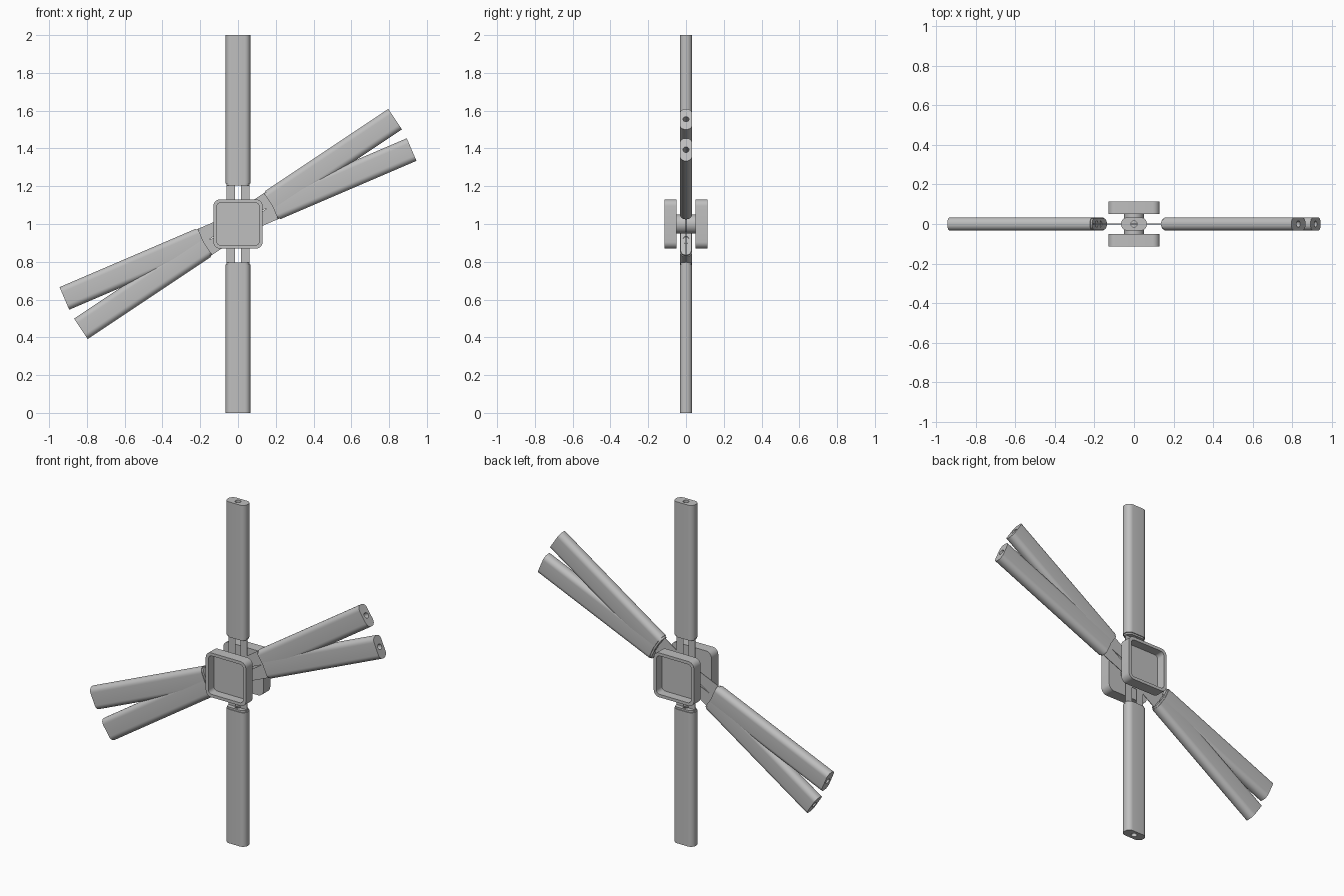
import bpy, bmesh, math
from mathutils import Matrix

cube = bpy.data.objects.get("Cube")
if cube:
    bpy.data.objects.remove(cube, do_unlink=True)

grey = bpy.data.materials.new("plain_grey")
grey.use_nodes = True
colour = (0.52, 0.52, 0.52, 1)
grey.diffuse_color = colour
grey.node_tree.nodes["Principled BSDF"].inputs["Base Color"].default_value = colour

CENTRE = Matrix.Translation((0, 0, 1))
FACING = Matrix.Rotation(math.pi / 2, 4, 'X')


def rounded_rect(w, h, r, steps=8):
    """Outline of a rectangle with rounded corners."""
    pts = []
    for i, (sx, sy) in enumerate([(1, 1), (-1, 1), (-1, -1), (1, -1)]):
        for k in range(steps + 1):
            a = (i + k / steps) * math.pi / 2
            pts.append((sx * (w / 2 - r) + r * math.cos(a),
                        sy * (h / 2 - r) + r * math.sin(a)))
    return pts


def circle(r, n=24):
    return [(r * math.cos(math.tau * i / n), r * math.sin(math.tau * i / n))
            for i in range(n)]


def prism(name, loops, z0, z1, matrix):
    """Extrude a filled outline, with optional holes, from z0 to z1."""
    curve = bpy.data.curves.new(name + "_profile", 'CURVE')
    curve.dimensions = '2D'
    curve.fill_mode = 'BOTH'
    curve.extrude = (z1 - z0) / 2
    for loop in loops:
        spline = curve.splines.new('POLY')
        spline.points.add(len(loop) - 1)
        for point, (x, y) in zip(spline.points, loop):
            point.co = (x, y, 0, 1)
        spline.use_cyclic_u = True
    helper = bpy.data.objects.new(name + "_helper", curve)
    bpy.context.collection.objects.link(helper)
    bpy.context.view_layer.update()
    mesh = bpy.data.meshes.new_from_object(
        helper.evaluated_get(bpy.context.evaluated_depsgraph_get()))
    bpy.data.objects.remove(helper, do_unlink=True)
    bm = bmesh.new()
    bm.from_mesh(mesh)
    bmesh.ops.remove_doubles(bm, verts=bm.verts, dist=0.0001)
    bmesh.ops.translate(bm, verts=bm.verts, vec=(0, 0, (z0 + z1) / 2))
    bmesh.ops.recalc_face_normals(bm, faces=bm.faces)
    bm.to_mesh(mesh)
    bm.free()
    mesh.materials.clear()
    mesh.materials.append(grey)
    obj = bpy.data.objects.new(name, mesh)
    obj.matrix_world = matrix
    bpy.context.collection.objects.link(obj)
    bpy.ops.object.select_all(action='DESELECT')
    obj.select_set(True)
    bpy.context.view_layer.objects.active = obj
    bpy.ops.object.shade_smooth_by_angle(angle=math.radians(35))
    return obj


# Hollow arms in opposite pairs, each with a thin slotted neck to the hub
arm_section = rounded_rect(0.13, 0.066, 0.03)
collar_section = rounded_rect(0.12, 0.056, 0.026)
bore = circle(0.016)
neck_outline = [(-0.06, 0), (0.06, 0), (0.06, 0.21), (-0.06, 0.21)]
neck_slot = [(-0.016, 0.1), (0.016, 0.1), (0.016, 0.205), (-0.016, 0.205)]
for label, angle in [("upright", 90), ("steep", 33.7), ("shallow", 23.2)]:
    for side, turn in [("upper", 0), ("lower", 180)]:
        spin = CENTRE @ Matrix.Rotation(math.radians(90 - angle - turn), 4, 'Y')
        name = side + "_" + label
        prism(name + "_arm", [arm_section, bore], 0.215, 1, spin)
        prism(name + "_arm_collar", [collar_section, bore], 0.205, 0.215, spin)
        prism(name + "_neck", [neck_outline, neck_slot], -0.002, 0.002,
              spin @ FACING)

# Central axle
prism("axle", [circle(0.05, 32)], -0.055, 0.055, CENTRE @ FACING)

# Front and back square housings, each an open tray facing outward
shell = rounded_rect(0.26, 0.26, 0.035)
opening = rounded_rect(0.225, 0.225, 0.022)
for side, turn in [("front", 0), ("back", math.pi)]:
    face = CENTRE @ Matrix.Rotation(turn, 4, 'Z') @ FACING
    prism(side + "_housing_rim", [shell, opening], 0.062, 0.113, face)
    prism(side + "_housing_floor", [shell], 0.05, 0.062, face)
